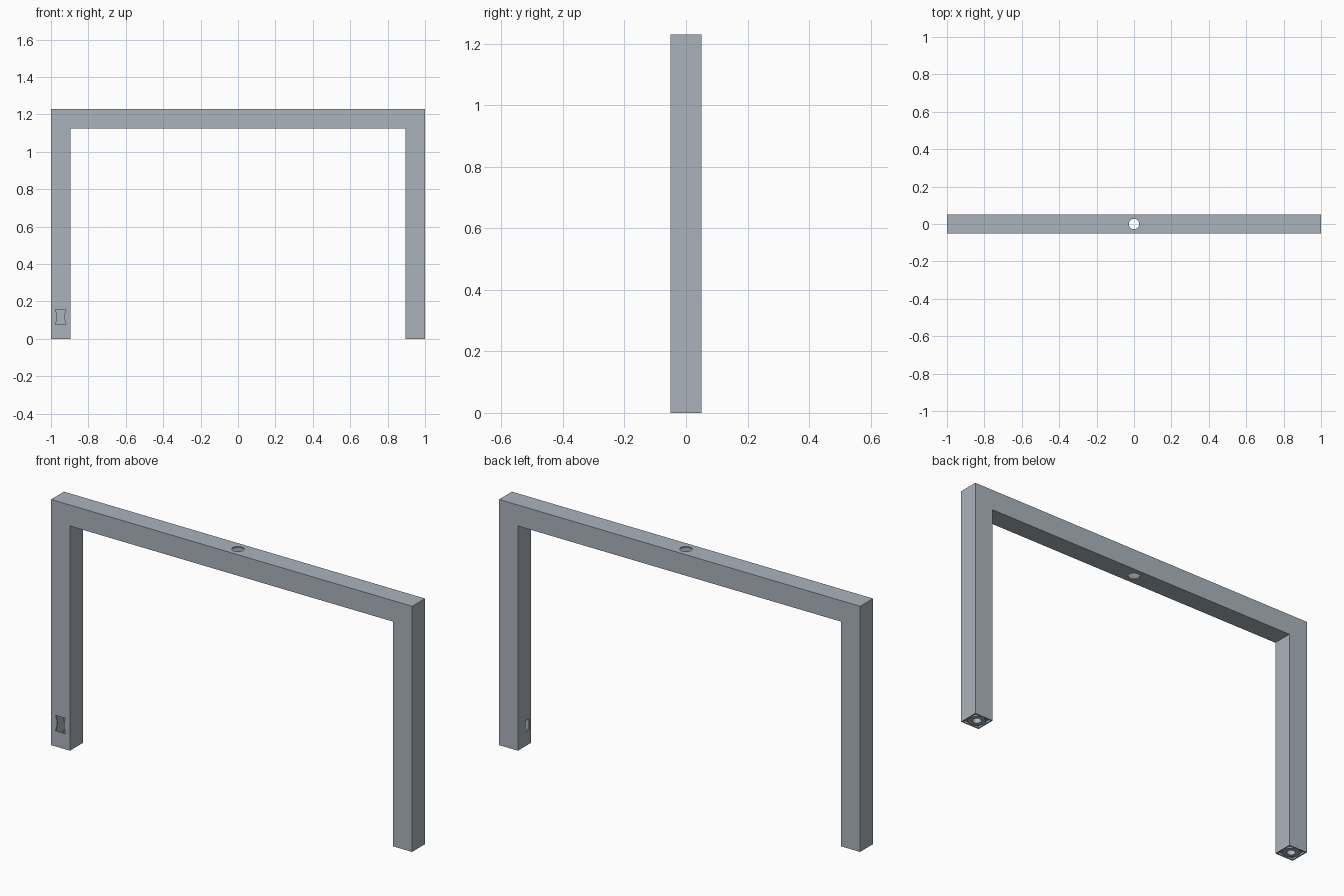
import bpy, bmesh, math
from mathutils import Matrix

if "Cube" in bpy.data.objects:
    bpy.data.objects.remove(bpy.data.objects["Cube"])

H, T, D, WALL = 1.23, 0.105, 0.102, 0.006   # height, tube width, tube depth, wall
LEG_X = 1 - T / 2

# Blue-grey painted steel
steel = bpy.data.materials.new("blue_grey_steel")
steel.diffuse_color = (0.40, 0.45, 0.50, 1)
steel.use_nodes = True
steel.node_tree.nodes["Principled BSDF"].inputs["Base Color"].default_value = steel.diffuse_color


def mesh_object(name, bm):
    bmesh.ops.recalc_face_normals(bm, faces=bm.faces[:])
    me = bpy.data.meshes.new(name)
    bm.to_mesh(me)
    bm.free()
    me.materials.append(steel)
    ob = bpy.data.objects.new(name, me)
    bpy.context.collection.objects.link(ob)
    return ob


def prism(name, pts, depth, matrix=Matrix()):
    """Extrude an x-z outline symmetrically along y, then place it."""
    bm = bmesh.new()
    face = bm.faces.new([bm.verts.new((x, -depth / 2, z)) for x, z in pts])
    ext = bmesh.ops.extrude_face_region(bm, geom=[face])
    new = [g for g in ext["geom"] if isinstance(g, bmesh.types.BMVert)]
    bmesh.ops.translate(bm, verts=new, vec=(0, depth, 0))
    bmesh.ops.transform(bm, matrix=matrix, verts=bm.verts[:])
    return mesh_object(name, bm)


def rect(w, h):
    return [(-w, -h), (w, -h), (w, h), (-w, h)]


def circle(r, n=32):
    return [(r * math.cos(2 * math.pi * i / n), r * math.sin(2 * math.pi * i / n))
            for i in range(n)]


def upright(x, y, z):
    """Turn a prism's depth axis to z and move it."""
    return Matrix.Translation((x, y, z)) @ Matrix.Rotation(math.pi / 2, 4, 'X')


def cut(ob, cutter):
    cutter.hide_render = True
    mod = ob.modifiers.new("cut", 'BOOLEAN')
    mod.operation, mod.solver, mod.object = 'DIFFERENCE', 'EXACT', cutter
    bpy.context.view_layer.objects.active = ob
    bpy.ops.object.modifier_apply(modifier=mod.name)
    bpy.data.objects.remove(cutter)


def portal(o, bottom):
    """Upside-down U outline, inset by o."""
    a, b = 1 - o, 1 - T + o
    top, under = H - o, H - T + o
    return [(-a, bottom), (-b, bottom), (-b, under), (b, under),
            (b, bottom), (a, bottom), (a, top), (-a, top)]


def smooth(ob):
    bpy.ops.object.select_all(action='DESELECT')
    ob.select_set(True)
    bpy.context.view_layer.objects.active = ob
    bpy.ops.object.shade_smooth_by_angle(angle=math.radians(30))


# Hollow square-tube frame
frame = prism("tube_frame", portal(0, 0), D)
cut(frame, prism("cavity", portal(WALL, -0.1), D - 2 * WALL))

# Round hole through the crossbar
cut(frame, prism("bar_hole", circle(0.028), 0.3, upright(0, 0, H - T / 2)))

# Waisted window in the front of the left leg
side = [(0.027, -0.039), (0.026, -0.030), (0.021, -0.018), (0.019, 0),
        (0.021, 0.018), (0.026, 0.030), (0.027, 0.039)]
window = side + [(-x, -z) for x, z in side]
cut(frame, prism("window_cut", window, 0.04,
                 Matrix.Translation((-LEG_X, -D / 2, 0.117))))

# Small cable slot on the inner face of the right leg
slot = [(-0.015, -0.022), (-0.009, -0.028), (0.009, -0.028), (0.015, -0.022)]
slot += [(-x, -z) for x, z in slot]
cut(frame, prism("slot_cut", slot, 0.04,
                 Matrix.Translation((1 - T, -0.024, 0.098))
                 @ Matrix.Rotation(math.pi / 2, 4, 'Z')))
smooth(frame)

# Recessed end plates and threaded collars in the feet
for name, x in (("left", -LEG_X), ("right", LEG_X)):
    plate = prism(name + "_foot_plate", rect(T / 2 - WALL, D / 2 - WALL), 0.008,
                  upright(x, 0, 0.014))
    cut(plate, prism("plate_hole", circle(0.021), 0.1, upright(x, 0, 0.014)))
    collar = prism(name + "_foot_collar", circle(0.043), 0.04, upright(x, 0, 0.022))
    cut(collar, prism("collar_hole", circle(0.021), 0.1, upright(x, 0, 0.022)))
    smooth(plate)
    smooth(collar)
